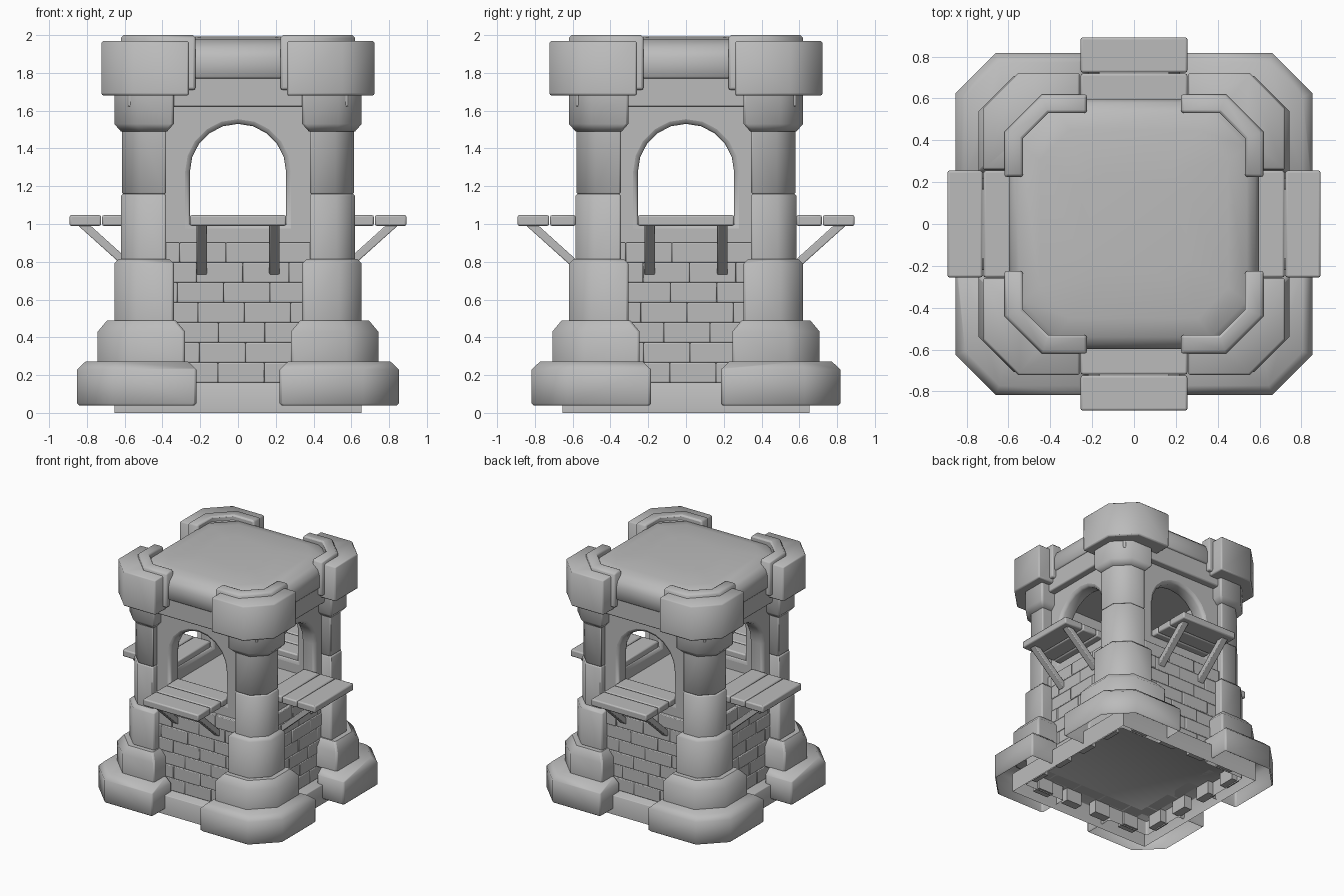
import bpy, bmesh, math, random
from mathutils import Matrix, Vector

random.seed(4)
cube = bpy.data.objects.get("Cube")
if cube:
    bpy.data.objects.remove(cube)

stone = bpy.data.materials.new("grey stone")
stone.use_nodes = True
GREY = (0.5, 0.5, 0.5, 1)
stone.diffuse_color = GREY
stone.node_tree.nodes["Principled BSDF"].inputs["Base Color"].default_value = GREY


def finish(obj, bevel=0.0, angle=60):
    obj.data.materials.clear()
    obj.data.materials.append(stone)
    bpy.ops.object.select_all(action='DESELECT')
    obj.select_set(True)
    bpy.context.view_layer.objects.active = obj
    if bevel:
        mod = obj.modifiers.new("soft edges", 'BEVEL')
        mod.width, mod.segments = bevel, 2
        mod.limit_method, mod.angle_limit = 'ANGLE', math.radians(angle)
    bpy.ops.object.shade_smooth_by_angle(angle=math.radians(50))


def from_bmesh(name, bm, **kw):
    bmesh.ops.recalc_face_normals(bm, faces=bm.faces)
    mesh = bpy.data.meshes.new(name)
    bm.to_mesh(mesh)
    bm.free()
    obj = bpy.data.objects.new(name, mesh)
    bpy.context.collection.objects.link(obj)
    finish(obj, **kw)


def add_box(bm, lo, hi, turn=Matrix()):
    lo, hi = Vector(lo), Vector(hi)
    size = Matrix.Diagonal((*(hi - lo), 1))
    bmesh.ops.create_cube(bm, size=1, matrix=turn @ Matrix.Translation((lo + hi) / 2) @ size)


def loft(bm, rings, bottom=True, top=True):
    loops = [[bm.verts.new(p) for p in ring] for ring in rings]
    for a, b in zip(loops, loops[1:]):
        for i in range(len(a)):
            j = (i + 1) % len(a)
            bm.faces.new((a[i], a[j], b[j], b[i]))
    if bottom:
        bm.faces.new(loops[0])
    if top:
        bm.faces.new(loops[-1])


def corner_block(name, a, o, chamfer, t, profile, shift=0.035, bottom=True, inner_chamfer=0):
    """Chamfered L-shaped stone on each of the four corners; profile is (inset, height)."""
    def outline(d):
        c = chamfer - d * (2 - math.sqrt(2))
        pts = [(a + d, o - d), (o - d - c, o - d), (o - d, o - d - c), (o - d, a + d), (t, a + d)]
        if inner_chamfer:
            pts += [(t, t - inner_chamfer), (t - inner_chamfer, t)]
        else:
            pts += [(t, t)]
        return pts + [(a + d, t)]

    for sx in (-1, 1):
        for sy in (-1, 1):
            bm = bmesh.new()
            loft(bm, [[(sx * x, sy * (y - shift), z) for x, y in outline(d)] for d, z in profile], bottom)
            side = ("front" if sy < 0 else "back") + ("_left" if sx > 0 else "_right")
            from_bmesh(name + "_" + side, bm, bevel=0.012)


# Corner towers from the ground up
corner_block("tower_base", 0.22, 0.852, 0.19, 0.6, [(0.01, 0.04), (0, 0.05), (0, 0.23), (0.045, 0.272)], bottom=False)
corner_block("tower_step", 0.28, 0.743, 0.17, 0.5, [(0, 0.26), (0, 0.43), (0.05, 0.49)])
corner_block("tower_foot", 0.34, 0.655, 0.12, 0.46, [(0, 0.48), (0, 0.79), (0.025, 0.815)])
corner_block("tower_shaft_lower", 0.38, 0.62, 0.1, 0.46, [(0, 0.8), (0, 1.15), (0.008, 1.158)])
corner_block("tower_shaft_upper", 0.38, 0.615, 0.1, 0.46, [(0.008, 1.158), (0, 1.166), (0, 1.51)])
corner_block("tower_capital", 0.34, 0.655, 0.12, 0.46, [(0.035, 1.49), (0, 1.53), (0, 1.7)])
corner_block("battlement", 0.26, 0.722, 0.17, 0.53, [(0, 1.68), (0, 1.96), (0.01, 1.97)], shift=0, inner_chamfer=0.12)
corner_block("battlement_rim", 0.225, 0.62, 0.18, 0.53, [(0, 1.71), (0, 1.985), (0.015, 2.0)], shift=0, inner_chamfer=0.12)

# Plinth, an open skirt with a capped top
bm = bmesh.new()
square = ((1, 1), (-1, 1), (-1, -1), (1, -1))
loft(bm, [[(sx * r, sy * r, z) for sx, sy in square] for r, z in ((0.653, 0), (0.653, 0.155), (0.648, 0.16))],
     bottom=False)
from_bmesh("plinth", bm)

# Floor and cornice
bm = bmesh.new()
add_box(bm, (-0.45, -0.45, 0.86), (0.45, 0.45, 0.9))
from_bmesh("floor", bm)
bm = bmesh.new()
add_box(bm, (-0.585, -0.585, 1.62), (0.585, 0.585, 1.79))
from_bmesh("cornice", bm, bevel=0.01)

# Domed roof with cut corners
bm = bmesh.new()
rings = []
for r, z in ((0.588, 1.77), (0.597, 1.78), (0.597, 1.88), (0.58, 1.925), (0.54, 1.96), (0.45, 1.98), (0.25, 1.993)):
    c = r * 0.32
    pts = [(r, c - r), (r, r - c), (r - c, r), (c - r, r), (-r, r - c), (-r, c - r), (c - r, -r), (r - c, -r)]
    rings.append([(x, y, z) for x, y in pts])
loft(bm, rings)
from_bmesh("roof", bm)


def window_wall(name, turn):
    """Wall with an arched opening, rounded along its edges."""
    arch = [(0.255 * math.cos(math.pi * i / 10), 1.275 + 0.255 * math.sin(math.pi * i / 10)) for i in range(11)]
    outlines = [[(-0.5, 0.17), (0.5, 0.17), (0.5, 1.68), (-0.5, 1.68)],
                [(0.255, 1.0)] + arch + [(-0.255, 1.0)]]
    curve = bpy.data.curves.new(name, 'CURVE')
    curve.dimensions, curve.fill_mode = '2D', 'BOTH'
    curve.extrude, curve.bevel_depth, curve.bevel_resolution, curve.offset = 0.035, 0.025, 1, -0.025
    for pts in outlines:
        spline = curve.splines.new('POLY')
        spline.points.add(len(pts) - 1)
        for p, (x, y) in zip(spline.points, pts):
            p.co = (x, y, 0, 1)
        spline.use_cyclic_u = True
    temp = bpy.data.objects.new(name, curve)
    bpy.context.collection.objects.link(temp)
    graph = bpy.context.evaluated_depsgraph_get()
    mesh = bpy.data.meshes.new_from_object(temp.evaluated_get(graph))
    bpy.data.objects.remove(temp)
    mesh.transform(turn @ Matrix.Translation((0, -0.47, 0)) @ Matrix.Rotation(math.pi / 2, 4, 'X'))
    obj = bpy.data.objects.new(name, mesh)
    bpy.context.collection.objects.link(obj)
    finish(obj)


for k, side in enumerate(("front", "left", "back", "right")):
    turn = Matrix.Rotation(k * math.pi / 2, 4, 'Z')
    window_wall("wall_" + side, turn)

    # Staggered brickwork under the window
    bm = bmesh.new()
    row_height, length = 0.106, 0.245
    for row in range(7):
        z = 0.16 + row * row_height
        x = (-0.475 if row % 2 else -0.58) + random.uniform(-0.03, 0.03)
        while x < 0.4:
            face = -0.555 - random.uniform(0, 0.008)
            add_box(bm, (max(x, -0.5), face, z), (min(x + length, 0.5), -0.45, z + row_height), turn)
            x += length
    from_bmesh("bricks_" + side, bm, bevel=0.006)

    # Rough stone ends hanging under the wall
    bm = bmesh.new()
    for i in range(4):
        x = -0.5 + i * 0.28
        add_box(bm, (x, -0.62, 0.05), (x + 0.14, -0.55, 0.155), turn)
    from_bmesh("footing_" + side, bm)

    # Counter of three planks
    bm = bmesh.new()
    for y0, y1 in ((-0.892, -0.724), (-0.719, -0.585), (-0.58, -0.43)):
        add_box(bm, (-0.255, y0, 0.99), (0.255, y1, 1.047), turn)
    from_bmesh("counter_" + side, bm, bevel=0.01)

    # Slanted counter struts
    bm = bmesh.new()
    for x in (-0.193, 0.193):
        profile = [(-0.85, 0.995), (-0.785, 0.995), (-0.53, 0.765), (-0.555, 0.73)]
        loft(bm, [[turn @ Vector((x + d, y, z)) for y, z in profile] for d in (-0.028, 0.028)])
    from_bmesh("struts_" + side, bm, bevel=0.006, angle=30)
